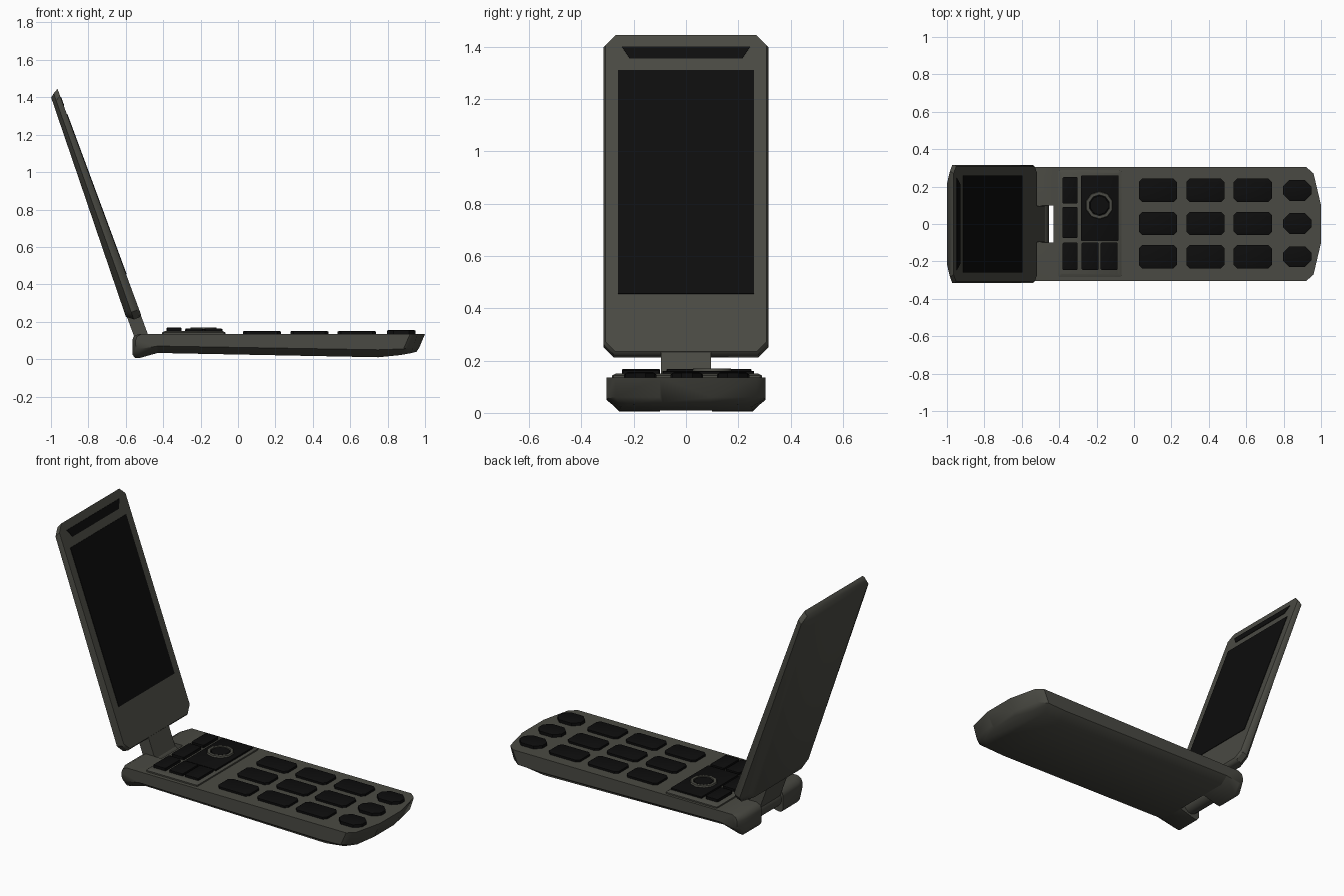
import bpy, bmesh, math
from mathutils import Vector

cube = bpy.data.objects.get("Cube")
if cube:
    bpy.data.objects.remove(cube, do_unlink=True)


def material(name, rgb):
    m = bpy.data.materials.new(name)
    m.use_nodes = True
    m.diffuse_color = (*rgb, 1)
    m.node_tree.nodes["Principled BSDF"].inputs["Base Color"].default_value = (*rgb, 1)
    return m


GREY = material("warm dark grey", (0.068, 0.068, 0.056))
BLACK = material("near black", (0.004, 0.004, 0.004))


def finish(name, bm, mat, angle=35):
    bmesh.ops.recalc_face_normals(bm, faces=bm.faces)
    mesh = bpy.data.meshes.new(name)
    bm.to_mesh(mesh)
    bm.free()
    mesh.materials.append(mat)
    ob = bpy.data.objects.new(name, mesh)
    bpy.context.collection.objects.link(ob)
    bpy.ops.object.select_all(action='DESELECT')
    ob.select_set(True)
    bpy.context.view_layer.objects.active = ob
    bpy.ops.object.shade_smooth_by_angle(angle=math.radians(angle))
    return ob


def loft(name, rings, mat, angle=35):
    """Skin matching rings of points and cap both ends."""
    bm = bmesh.new()
    loops = [[bm.verts.new(p) for p in ring] for ring in rings]
    n = len(loops[0])
    for a, b in zip(loops, loops[1:]):
        for i in range(n):
            j = (i + 1) % n
            bm.faces.new((a[i], a[j], b[j], b[i]))
    bm.faces.new(loops[0])
    bm.faces.new(loops[-1])
    return finish(name, bm, mat, angle)


def cut_rect(x0, x1, y0, y1, c):
    """Rectangle outline with cut corners."""
    return [(x0 + c, y0), (x1 - c, y0), (x1, y0 + c), (x1, y1 - c),
            (x1 - c, y1), (x0 + c, y1), (x0, y1 - c), (x0, y0 + c)]


def pad(name, x0, x1, y0, y1, z0, z1, c, mat, edge=0.008):
    """Raised pad with a bevelled top edge."""
    wide = cut_rect(x0, x1, y0, y1, c)
    small = cut_rect(x0 + edge, x1 - edge, y0 + edge, y1 - edge, c)
    return loft(name, [[(x, y, z0) for x, y in wide],
                       [(x, y, z1 - edge / 2) for x, y in wide],
                       [(x, y, z1) for x, y in small]], mat)


# Base body: stations of top x, bottom x, half width, bottom half width, bottom z, shoulder z
TOP = 0.135
stations = [(-0.43, -0.43, 0.305, 0.255, 0.033, 0.07),
            (0.75, 0.75, 0.305, 0.255, 0.01, 0.05),
            (0.92, 0.87, 0.305, 0.25, 0.022, 0.055),
            (0.96, 0.925, 0.27, 0.21, 0.032, 0.06),
            (1.0, 0.955, 0.1, 0.09, 0.04, 0.06)]
rings = []
for xt, xb, w, wb, zb, zm in stations:
    xm = xb + (xt - xb) * 0.3
    half = [(xt, w, TOP), (xm, w, zm), (xb, wb, zb)]
    rings.append(half + [(x, -y, z) for x, y, z in reversed(half)])
loft("base_body", rings, GREY, 40)

# Rounded hinge lobes on either side of the notch
inner = [(-0.43, TOP), (-0.53, TOP), (-0.558, 0.122), (-0.565, 0.1),
         (-0.565, 0.025), (-0.55, 0.005), (-0.53, 0.005), (-0.43, 0.033)]
outer = [(-0.43, TOP), (-0.515, TOP), (-0.54, 0.122), (-0.548, 0.1),
         (-0.548, 0.075), (-0.54, 0.06), (-0.52, 0.055), (-0.43, 0.07)]
for side, s in (("left", 1), ("right", -1)):
    loft(side + "_hinge_lobe",
         [[(x, s * y, z) for x, z in prof] for y, prof in
          ((0.1, inner), (0.255, inner), (0.305, outer))], GREY, 50)

# Hinge barrel in the notch
loft("hinge_barrel", [[(-0.505 + 0.05 * math.cos(a), y, 0.078 + 0.05 * math.sin(a))
                       for a in (math.tau * i / 16 for i in range(16))]
                      for y in (-0.1, 0.1)], GREY)

# Lid frame: height measured on the inner face, depth goes backwards
tip = Vector((-0.965, 0, 1.445))
up = Vector((-0.347, 0, 0.938))
back = Vector((-0.938, 0, -0.347))


def lid_point(z, y, depth):
    return tip + up * ((z - 1.445) / 0.938) + back * depth + Vector((0, y, 0))


def lid_ring(z0, z1, w, c, d_low, d_high):
    return [lid_point(z, y, d_low + (d_high - d_low) * (z - z0) / (z1 - z0))
            for y, z in cut_rect(-w, w, z0, z1, c)]


loft("lid", [lid_ring(0.235, 1.445, 0.308, 0.038, 0, 0),
             lid_ring(0.228, 1.44, 0.315, 0.038, 0.012, 0.01),
             lid_ring(0.228, 1.43, 0.315, 0.038, 0.045, 0.028),
             lid_ring(0.255, 1.415, 0.265, 0.045, 0.08, 0.048)], GREY, 40)

# Neck joining the lid to the hinge
loft("lid_neck", [[lid_point(z, y, d) for y, d in
                   ((-0.095, 0.002), (0.095, 0.002), (0.095, 0.075), (-0.095, 0.075))]
                  for z in (0.08, 0.27)], GREY)


# Screen and earpiece plates on the inner face
def lid_plate(name, z0, z1, w0, w1):
    loft(name, [[lid_point(z, y, d) for y, z in
                 ((-w0, z0), (w0, z0), (w1, z1), (-w1, z1))]
                for d in (0.002, -0.003)], BLACK)


lid_plate("screen", 0.455, 1.31, 0.26, 0.26)
lid_plate("earpiece", 1.355, 1.4, 0.215, 0.245)

# Number keys, with a rounder last column
for r, y in enumerate((0.18, 0.003, -0.175)):
    for c, x in enumerate((0.128, 0.382, 0.635)):
        pad(f"number_key_{r}_{c}", x - 0.102, x + 0.102, y - 0.062, y + 0.062,
            0.125, 0.151, 0.018, BLACK)
    pad(f"end_key_{r}", 0.797, 0.948, y - 0.056, y + 0.056, 0.125, 0.156, 0.035, BLACK)

# Control panel with its small keys
pad("control_panel", -0.405, -0.068, -0.283, 0.29, 0.125, 0.15, 0.006, GREY, 0.014)
for i, (y0, y1) in enumerate(((0.11, 0.25), (-0.075, 0.09), (-0.245, -0.1))):
    pad(f"side_key_{i}", -0.382, -0.302, y0, y1, 0.14, 0.168, 0.004, BLACK, 0.004)
for i, x in enumerate((-0.28, -0.178)):
    pad(f"lower_key_{i}", x, x + 0.09, -0.245, -0.1, 0.14, 0.165, 0.004, BLACK, 0.004)
pad("navigation_plate", -0.283, -0.082, -0.09, 0.26, 0.14, 0.161, 0.004, BLACK, 0.004)

# Navigation ring and centre button
cx, cy = -0.185, 0.1
angles = [math.tau * (i + 0.5) / 10 for i in range(10)]


def circle(r, z):
    return [(cx + r * math.cos(a), cy + r * math.sin(a), z) for a in angles]


loft("navigation_ring", [circle(0.077, 0.155), circle(0.072, 0.17),
                         circle(0.056, 0.17), circle(0.054, 0.155)], GREY)
loft("centre_button", [circle(0.053, 0.154), circle(0.05, 0.168)], BLACK)
